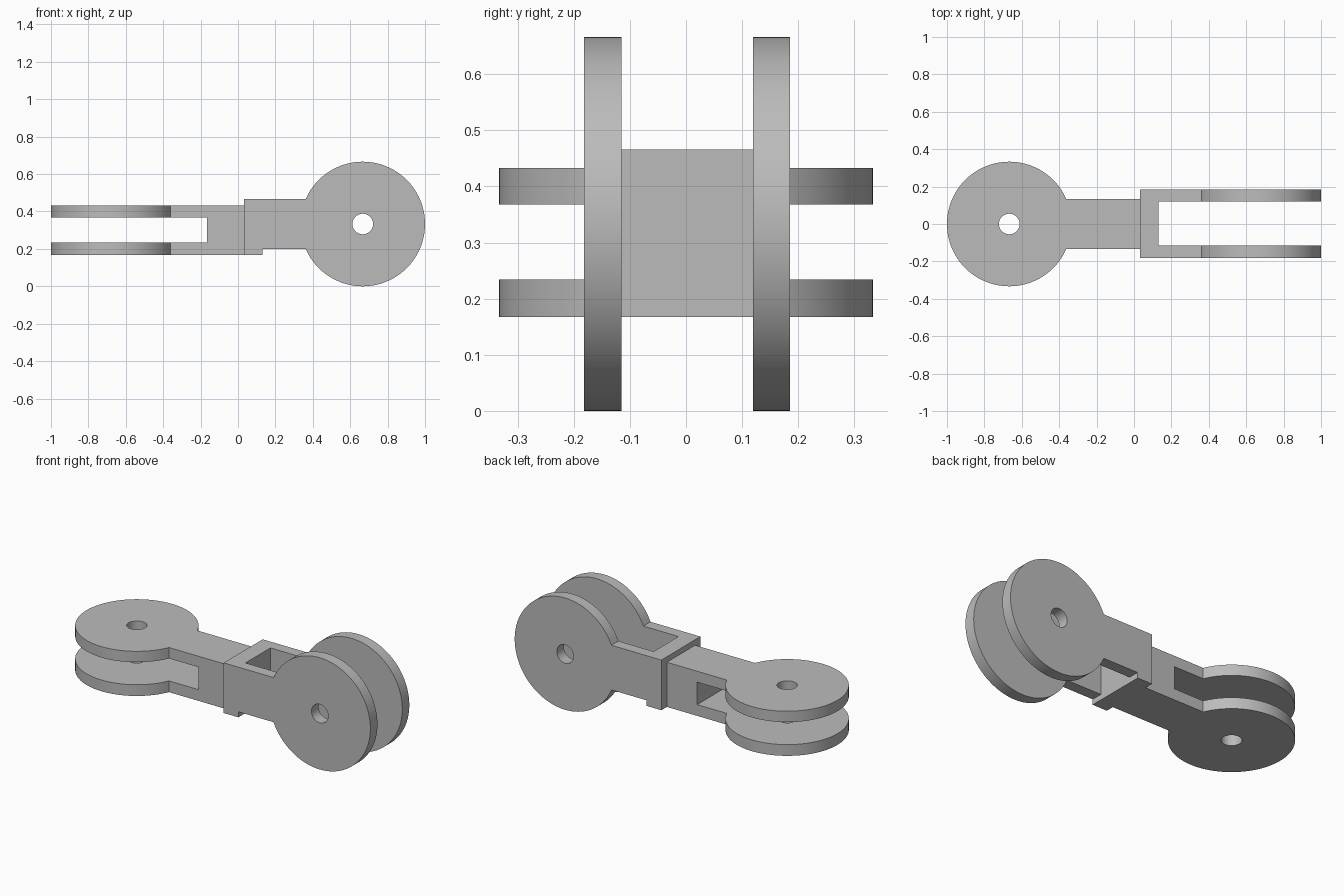
import bpy, bmesh, math
from mathutils import Matrix, Vector

cube = bpy.data.objects.get("Cube")
if cube:
    bpy.data.objects.remove(cube, do_unlink=True)

RADIUS, HOLE, ARM = 0.333, 0.055, 0.133
CENTRE = 0.667      # distance of each disc from the middle
JOINT = 0.033       # x where the two forks meet

grey = bpy.data.materials.new("plain grey")
grey.use_nodes = True
grey.diffuse_color = (0.5, 0.5, 0.5, 1)
grey.node_tree.nodes["Principled BSDF"].inputs["Base Color"].default_value = grey.diffuse_color


def add_object(name, bm):
    mesh = bpy.data.meshes.new(name)
    bm.to_mesh(mesh)
    bm.free()
    mesh.materials.append(grey)
    obj = bpy.data.objects.new(name, mesh)
    bpy.context.collection.objects.link(obj)
    return obj


def box(name, low, high):
    bm = bmesh.new()
    low, high = Vector(low), Vector(high)
    bmesh.ops.create_cube(bm, size=1)
    for v in bm.verts:
        v.co = (low + high) / 2 + v.co * (high - low)
    return add_object(name, bm)


def arc(radius, start, end, steps):
    for i in range(steps + 1):
        a = start + (end - start) * i / steps
        yield radius * math.cos(a), radius * math.sin(a)


def fork(name, tail, depth_low, depth_high, matrix, slot_low, slot_high):
    """Disc with a pin hole and an arm along -x, slotted into two plates."""
    bm = bmesh.new()
    neck = math.pi - math.asin(ARM / RADIUS)
    outline = list(arc(RADIUS, -neck, neck, 96)) + tail
    pin_hole = list(arc(HOLE, 0, math.tau, 48))[:-1]
    edges = []
    for loop in (outline, pin_hole):
        verts = [bm.verts.new((x, y, depth_low)) for x, y in loop]
        edges += [bm.edges.new((verts[i - 1], verts[i])) for i in range(len(verts))]
    bmesh.ops.triangle_fill(bm, edges=edges, use_beauty=True)
    grown = bmesh.ops.extrude_face_region(bm, geom=bm.faces[:])
    bmesh.ops.translate(bm, vec=(0, 0, depth_high - depth_low),
                        verts=[g for g in grown["geom"] if isinstance(g, bmesh.types.BMVert)])
    bmesh.ops.transform(bm, matrix=matrix, verts=bm.verts)
    bmesh.ops.recalc_face_normals(bm, faces=bm.faces)
    obj = add_object(name, bm)

    # Cut the slot between the plates
    cutter = box("slot_cutter", slot_low, slot_high)
    cutter.hide_render = True
    mod = obj.modifiers.new("slot", 'BOOLEAN')
    mod.operation, mod.solver, mod.object = 'DIFFERENCE', 'EXACT', cutter
    bpy.ops.object.select_all(action='DESELECT')
    obj.select_set(True)
    bpy.context.view_layer.objects.active = obj
    bpy.ops.object.modifier_apply(modifier=mod.name)
    bpy.data.objects.remove(cutter, do_unlink=True)
    bpy.ops.object.shade_smooth_by_angle(angle=math.radians(30))
    return obj


# Fork with level discs, pointing to -x
end = -CENTRE - JOINT
fork("level_fork", [(end, ARM), (end, -ARM)], 0.167, 0.433,
     Matrix.Translation((-CENTRE, 0, 0)) @ Matrix.Rotation(math.pi, 4, 'Z'),
     (-1.2, -0.5, 0.234), (-0.167, 0.5, 0.368))

# Fork with upright discs, pointing to +x, with a lip under its web
end, web = JOINT - CENTRE, 0.13 - CENTRE
lip = -0.166
fork("upright_fork", [(end, ARM), (end, lip), (web, lip), (web, -ARM)], -0.185, 0.182,
     Matrix.Translation((CENTRE, 0, RADIUS)) @ Matrix.Rotation(math.pi / 2, 4, 'X'),
     (0.13, -0.115, -0.2), (1.2, 0.119, 0.9))
